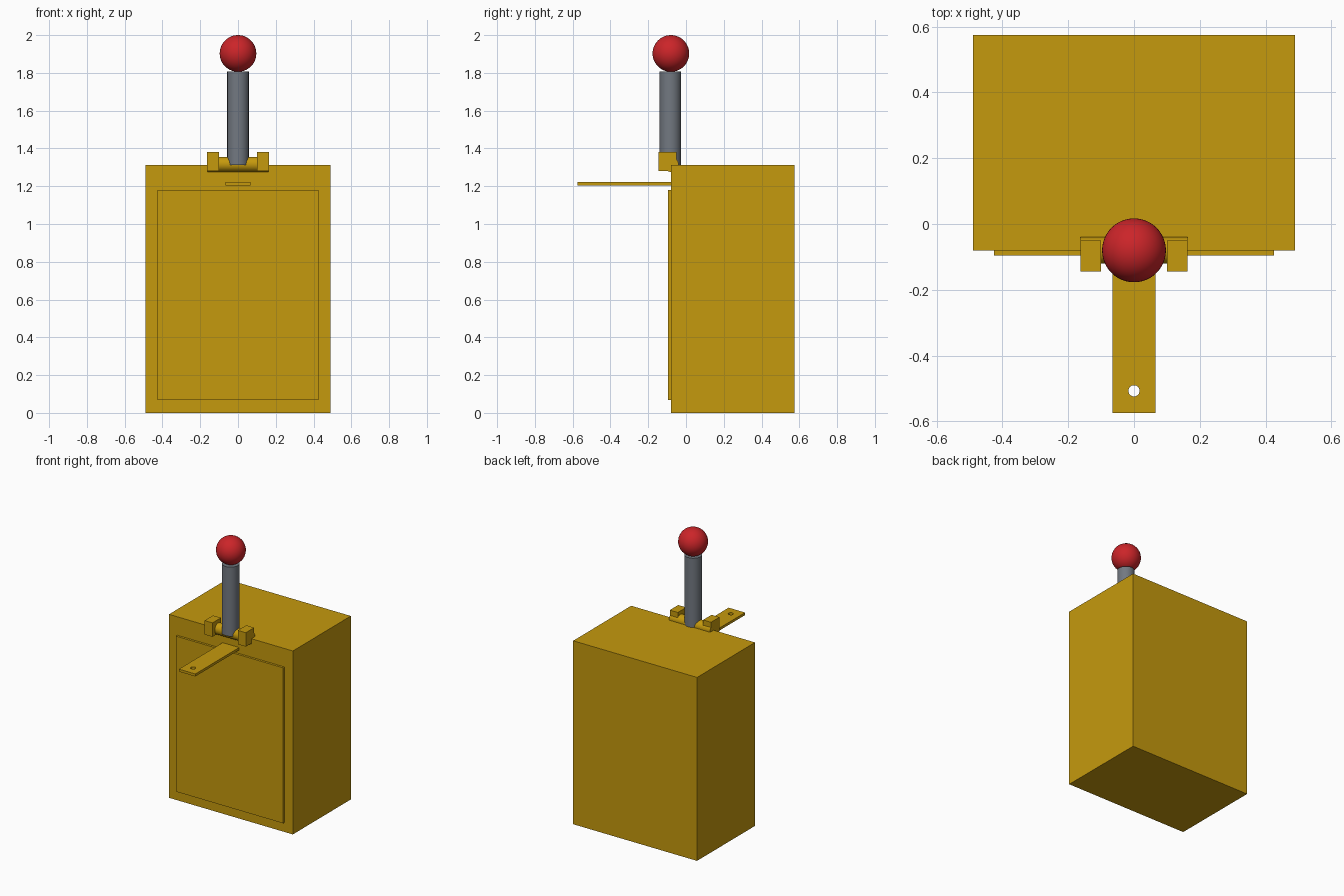
import bpy
import math

default = bpy.data.objects.get("Cube")
if default:
    bpy.data.objects.remove(default, do_unlink=True)


def material(name, color, roughness=0.5):
    m = bpy.data.materials.new(name)
    m.use_nodes = True
    m.diffuse_color = (*color, 1)
    bsdf = next(n for n in m.node_tree.nodes if n.type == "BSDF_PRINCIPLED")
    bsdf.inputs["Base Color"].default_value = (*color, 1)
    bsdf.inputs["Roughness"].default_value = roughness
    return m


yellow = material("yellow_paint", (0.56, 0.32, 0.004))
steel = material("grey_steel", (0.17, 0.19, 0.22))
red = material("red_plastic", (0.60, 0.018, 0.022))


def finish(name, mat, smooth=False):
    ob = bpy.context.object
    ob.name = ob.data.name = name
    ob.data.materials.append(mat)
    if smooth:
        bpy.ops.object.shade_smooth_by_angle(angle=math.radians(30))
    return ob


def box(name, x, y, z, mat):
    """Box from (min, max) ranges on each axis."""
    bpy.ops.mesh.primitive_cube_add(size=1, location=[sum(r) / 2 for r in (x, y, z)])
    bpy.context.object.scale = [r[1] - r[0] for r in (x, y, z)]
    bpy.ops.object.transform_apply(location=False, rotation=False, scale=True)
    return finish(name, mat)


def cylinder(name, radius, depth, center, mat, rotation=(0, 0, 0)):
    bpy.ops.mesh.primitive_cylinder_add(vertices=48, radius=radius, depth=depth,
                                        location=center, rotation=rotation)
    return finish(name, mat, smooth=True)


# Cabinet and its raised front door
box("cabinet", (-0.49, 0.49), (-0.08, 0.575), (0, 1.312), yellow)
box("door_panel", (-0.425, 0.425), (-0.096, -0.08), (0.068, 1.18), yellow)

# Hasp tab with a round padlock hole
hasp = box("hasp_tab", (-0.065, 0.065), (-0.575, -0.078), (1.205, 1.223), yellow)
cutter = cylinder("hole_cutter", 0.017, 0.1, (0, -0.507, 1.214), yellow)
cutter.hide_render = True
cut = hasp.modifiers.new("padlock_hole", "BOOLEAN")
cut.operation = "DIFFERENCE"
cut.solver = "EXACT"
cut.object = cutter
bpy.context.view_layer.objects.active = hasp
bpy.ops.object.modifier_apply(modifier=cut.name)
bpy.data.objects.remove(cutter, do_unlink=True)

# Pivot: two bracket blocks joined by an axle
for side, name in ((1, "left_bracket"), (-1, "right_bracket")):
    box(name, sorted((side * 0.1, side * 0.163)), (-0.145, -0.05), (1.28, 1.38), yellow)
cylinder("pivot_axle", 0.04, 0.324, (0, -0.08, 1.316), yellow, (0, math.pi / 2, 0))

# Lever and ball knob
cylinder("lever_rod", 0.057, 0.495, (0, -0.083, 1.5605), steel)
bpy.ops.mesh.primitive_uv_sphere_add(segments=48, ring_count=24, radius=0.097,
                                     location=(0, -0.08, 1.903))
finish("lever_knob", red, smooth=True)
